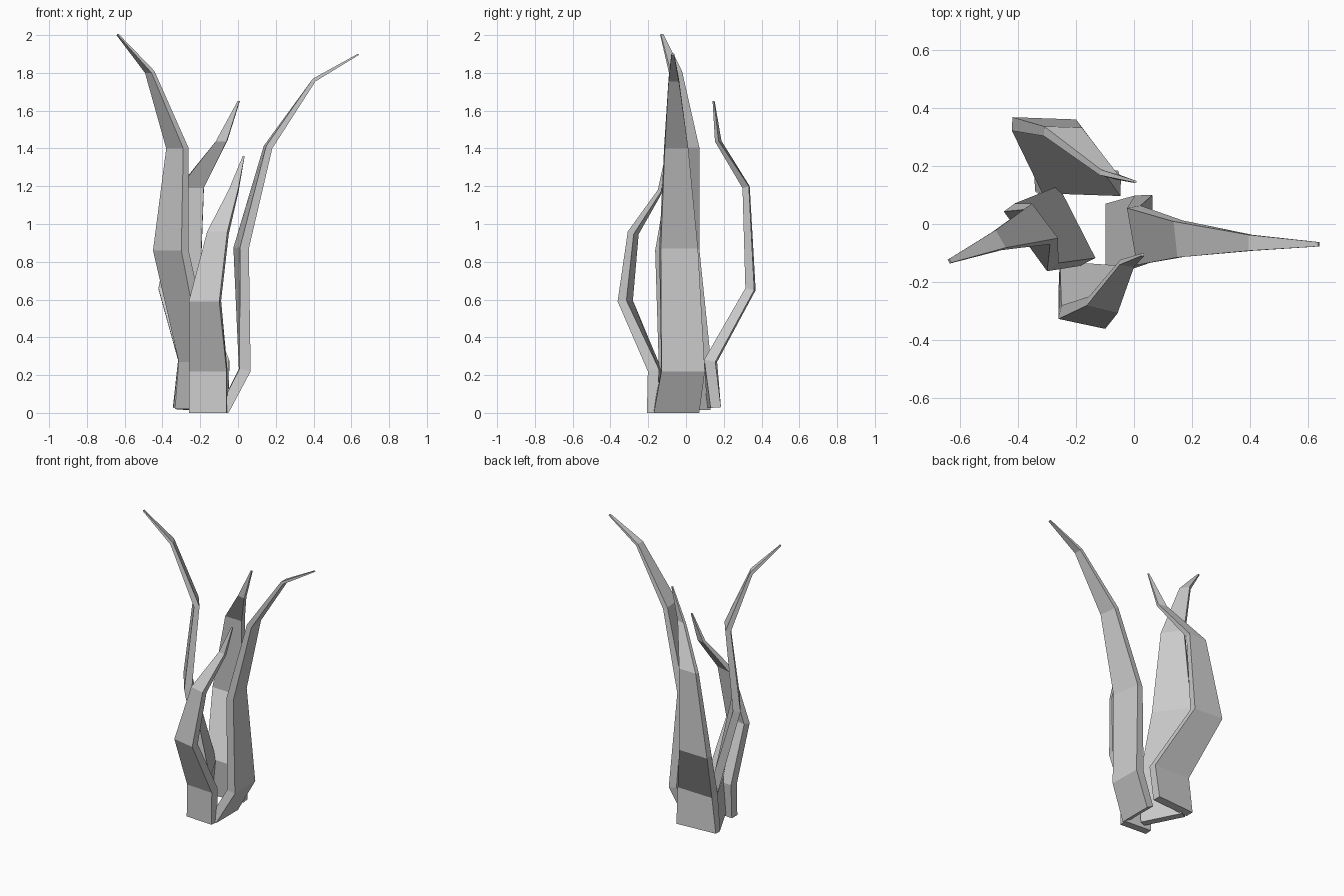
import bpy
import bmesh
from math import cos, sin, radians
from mathutils import Vector

if "Cube" in bpy.data.objects:
    bpy.data.objects.remove(bpy.data.objects["Cube"])

# Blade thickness from root to tip, shared by all blades
THICK = [0.055, 0.06, 0.048, 0.035, 0.02, 0.008]


def blade(name, rings):
    """Loft a four-sided blade; ring = outer-face centre x, y, z, width, heading."""
    centres = [Vector(r[:3]) for r in rings]
    bm = bmesh.new()
    loops = []
    for i, (x, y, z, width, angle) in enumerate(rings):
        lo, hi = max(i - 1, 0), min(i + 1, len(rings) - 1)
        tangent = Vector((0, 0, 0))
        for a, b in {(lo, i), (i, hi)}:
            tangent += (centres[b] - centres[a]).normalized()
        side = Vector((cos(radians(angle)), sin(radians(angle)), 0))
        inward = tangent.cross(side).normalized() * THICK[i]
        half = side * width / 2
        c = centres[i]
        corners = (c - half, c + half, c + half + inward, c - half + inward)
        loops.append([bm.verts.new(p) for p in corners])
    for a, b in zip(loops, loops[1:]):
        for k in range(4):
            n = (k + 1) % 4
            bm.faces.new((a[k], a[n], b[n], b[k]))
    bm.faces.new(loops[0][::-1])
    bm.faces.new(loops[-1])
    bmesh.ops.recalc_face_normals(bm, faces=bm.faces)
    mesh = bpy.data.meshes.new(name)
    bm.to_mesh(mesh)
    bm.free()
    bpy.context.collection.objects.link(bpy.data.objects.new(name, mesh))


# Right blade, arching far outwards
blade("right_blade", [
    (-0.05, -0.05, 0.00, 0.24, 90), (0.065, -0.015, 0.22, 0.23, 91),
    (0.04, -0.035, 0.87, 0.20, 100), (0.175, -0.05, 1.40, 0.125, 96),
    (0.41, -0.065, 1.755, 0.055, 90), (0.64, -0.07, 1.895, 0.015, 90)])

# Left blade, the tallest
blade("left_blade", [
    (-0.27, -0.02, 0.02, 0.28, -63), (-0.25, -0.02, 0.27, 0.28, -63),
    (-0.375, -0.06, 0.86, 0.255, -54), (-0.335, -0.01, 1.40, 0.15, -53),
    (-0.475, -0.06, 1.80, 0.07, -60), (-0.64, -0.13, 2.00, 0.015, -60)])

# Back blade, bowed backwards
blade("back_blade", [
    (-0.20, 0.175, 0.03, 0.29, 184), (-0.18, 0.16, 0.27, 0.27, 178),
    (-0.31, 0.365, 0.65, 0.22, 178), (-0.245, 0.335, 1.20, 0.13, 178),
    (-0.085, 0.18, 1.44, 0.06, 165), (0.005, 0.15, 1.65, 0.01, 160)])

# Front blade, the shortest, bowed forwards
blade("front_blade", [
    (-0.16, -0.20, 0.00, 0.20, -4), (-0.16, -0.195, 0.22, 0.20, -4),
    (-0.18, -0.345, 0.59, 0.165, -12), (-0.11, -0.295, 0.96, 0.11, -14),
    (-0.025, -0.145, 1.18, 0.05, -10), (0.03, -0.11, 1.36, 0.01, 0)])
